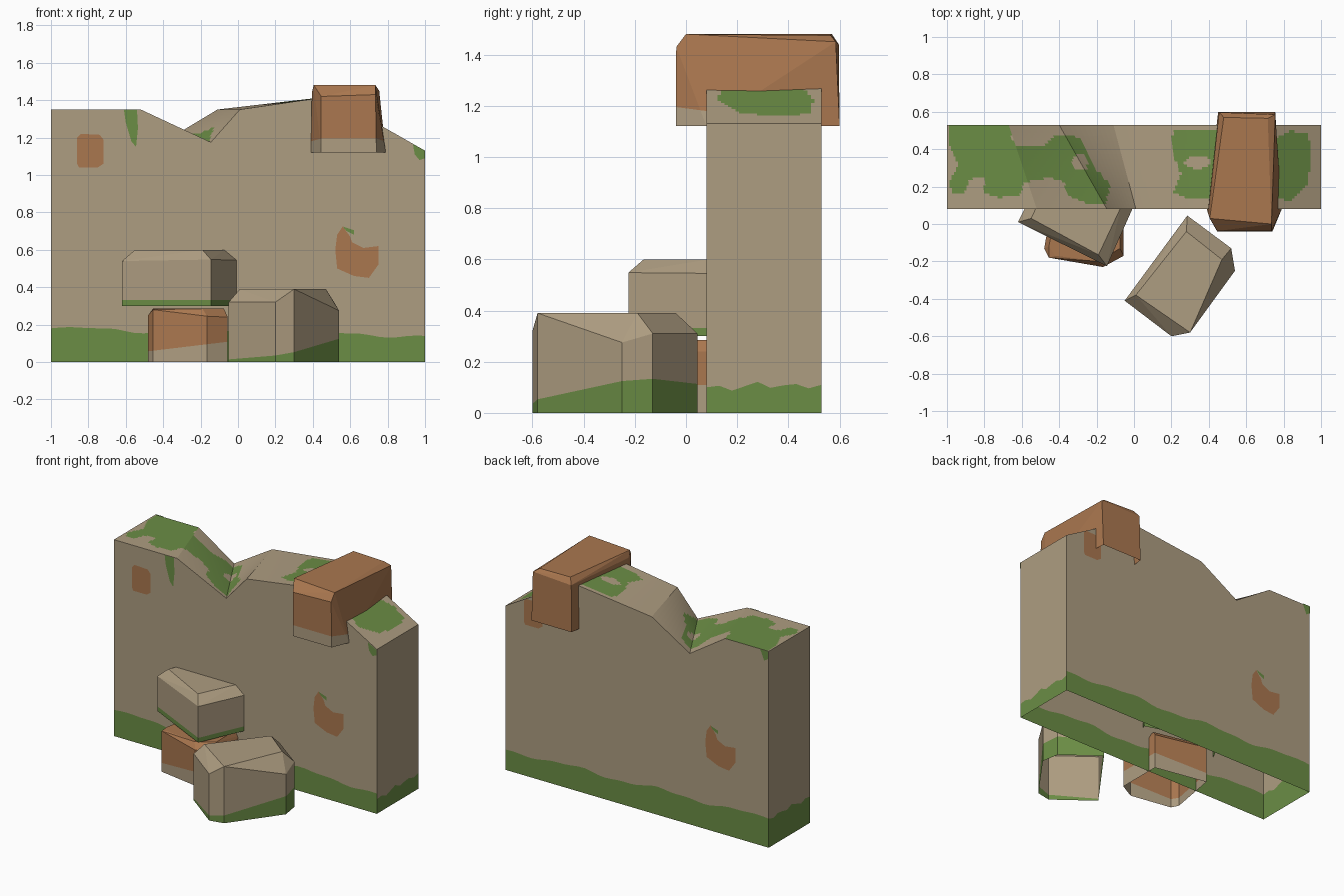
import bpy, bmesh, math
from mathutils import Vector

if "Cube" in bpy.data.objects:
    bpy.data.objects.remove(bpy.data.objects["Cube"])


def srgb(*c):
    return [((v / 255 + 0.055) / 1.055) ** 2.4 for v in c] + [1]


MATS = []
for name, col in (("sandstone", srgb(174, 157, 129)), ("moss_green", srgb(107, 141, 69)),
                  ("rust_orange", srgb(170, 119, 79))):
    m = bpy.data.materials.new(name)
    m.diffuse_color = col
    m.use_nodes = True
    m.node_tree.nodes["Principled BSDF"].inputs["Base Color"].default_value = m.diffuse_color
    MATS.append(m)
TAN, GREEN, ORANGE = range(3)


def finish(bm, name):
    mesh = bpy.data.meshes.new(name)
    bm.to_mesh(mesh)
    bm.free()
    for m in MATS:
        mesh.materials.append(m)
    bpy.context.collection.objects.link(bpy.data.objects.new(name, mesh))


def add_face(bm, pts, mat, out):
    """Add a polygon whose normal points along 'out'."""
    f = bm.faces.new([bm.verts.new(p) for p in pts])
    f.normal_update()
    if f.normal.dot(Vector(out)) < 0:
        f.normal_flip()
    f.material_index = mat


def inside(x, y, poly):
    hit = False
    for (x1, y1), (x2, y2) in zip(poly, poly[1:] + poly[:1]):
        if (y1 > y) != (y2 > y) and x < x1 + (y - y1) * (x2 - x1) / (y2 - y1):
            hit = not hit
    return hit


# Wall: broken top profile along the front and back edges
Y0, Y1 = 0.08, 0.53
TOP_Z = [1.35, 1.35, 1.175, 1.35, 1.42, 1.13]
FRONT_X = [-1, -0.52, -0.145, 0.01, 0.49, 1]
BACK_X = [-1, -0.67, -0.40, -0.11, 0.49, 1]


def wall_side(bm, place, u0, u1, top, h0, h1, out):
    """One wall side: a wavy moss band below, stone above."""
    n = max(8, int((u1 - u0) * 20))
    band = []
    for i in range(n + 1):
        t = i / n
        wave = 0.014 * math.sin(19 * t) + 0.006 * math.sin(47 * t)
        band.append((u0 + (u1 - u0) * t, h0 + (h1 - h0) * t + wave * math.sin(math.pi * t) ** 0.3
                     if 0 < i < n else (h0, h1)[i > 0]))
    add_face(bm, [place(*p) for p in [(u1, 0), (u0, 0)] + band], GREEN, out)
    add_face(bm, [place(*p) for p in band + top[::-1]], TAN, out)


bm = bmesh.new()
wall_side(bm, lambda u, z: (u, Y0, z), -1, 1, list(zip(FRONT_X, TOP_Z)), 0.18, 0.14, (0, -1, 0))
wall_side(bm, lambda u, z: (u, Y1, z), -1, 1, list(zip(BACK_X, TOP_Z)), 0.20, 0.14, (0, 1, 0))
wall_side(bm, lambda u, z: (-1, u, z), Y0, Y1, [(Y0, 1.35), (Y1, 1.35)], 0.18, 0.20, (-1, 0, 0))
wall_side(bm, lambda u, z: (1, u, z), Y0, Y1, [(Y0, 1.13), (Y1, 1.13)], 0.10, 0.11, (1, 0, 0))

# Wall top: fine strips, mossy where they fall inside the moss outlines
MOSS = [
    [(-.99, .53), (-.67, .53), (-.65, .45), (-.62, .41), (-.48, .42), (-.42, .48), (-.32, .48),
     (-.26, .43), (-.23, .32), (-.13, .21), (-.15, .11), (-.26, .11), (-.36, .16), (-.37, .22),
     (-.45, .25), (-.59, .22), (-.60, .16), (-.72, .14), (-.80, .17), (-.80, .25), (-.88, .24),
     (-.91, .16), (-.97, .16), (-.99, .21), (-.94, .32), (-.99, .43)],
    [(.21, .50), (.45, .50), (.45, .13), (.30, .13), (.21, .17), (.25, .27), (.20, .40)],
    [(.74, .45), (.84, .50), (.93, .48), (.95, .35), (.92, .20), (.83, .12), (.74, .15)],
]
HOLES = [(-.29, .33, .045, .045), (.34, .33, .07, .035)]


def is_moss(x, y):
    if any(((x - a) / r) ** 2 + ((y - b) / s) ** 2 < 1 for a, b, r, s in HOLES):
        return False
    return any(inside(x, y, p) for p in MOSS)


ROWS = 32
for k in range(5):
    cols = int((FRONT_X[k + 1] - FRONT_X[k]) / 0.014)

    def top_point(i, j):
        t, v = i / cols, j / ROWS
        f = FRONT_X[k] + (FRONT_X[k + 1] - FRONT_X[k]) * t
        b = BACK_X[k] + (BACK_X[k + 1] - BACK_X[k]) * t
        return Vector((f + (b - f) * v, Y0 + (Y1 - Y0) * v, TOP_Z[k] + (TOP_Z[k + 1] - TOP_Z[k]) * t))

    for i in range(cols):
        for j in range(ROWS):
            quad = [top_point(i, j), top_point(i + 1, j), top_point(i + 1, j + 1), top_point(i, j + 1)]
            c = sum(quad, Vector()) / 4
            add_face(bm, quad, GREEN if is_moss(c.x, c.y) else TAN, (0, 0, 1))
bmesh.ops.remove_doubles(bm, verts=bm.verts, dist=0.0001)
finish(bm, "wall")

# Wall patches: thin rust stains and moss drips on front and back
STAINS = [
    [(-.86, 1.20), (-.84, 1.22), (-.74, 1.215), (-.72, 1.19), (-.72, 1.06), (-.75, 1.04),
     (-.85, 1.04), (-.86, 1.06)],
    [(.53, .68), (.56, .725), (.60, .67), (.61, .64), (.67, .61), (.75, .62), (.75, .52),
     (.70, .45), (.62, .46), (.53, .50), (.52, .60)],
]
bm = bmesh.new()
E = 0.003
for s in STAINS:
    add_face(bm, [(x, Y0 - E, z) for x, z in s], ORANGE, (0, -1, 0))
    add_face(bm, [(-x, Y1 + E, z) for x, z in s], ORANGE, (0, 1, 0))
SPECK = [(.56, .725), (.62, .705), (.62, .68), (.58, .70)]
DRIP = [(-.61, 1.35), (-.54, 1.35), (-.535, 1.25), (-.545, 1.15), (-.57, 1.18), (-.60, 1.28)]
DRIP_END = [(.935, 1.165), (1, 1.13), (1, 1.09), (.97, 1.08), (.945, 1.11)]
for s in (SPECK, DRIP, DRIP_END):
    add_face(bm, [(x, Y0 - 2 * E, z) for x, z in s], GREEN, (0, -1, 0))
for s in (SPECK, [(.94, 1.35), (1, 1.35), (1, 1.30), (.97, 1.28)]):
    add_face(bm, [(-x, Y1 + 2 * E, z) for x, z in s], GREEN, (0, 1, 0))
finish(bm, "wall_patches")


def rock(name, z0, base, shoulder, top, cut_point, cut_slope, low, high):
    """Convex open-bottomed rock, split by a tilted plane into two colours."""
    bm = bmesh.new()
    for p in [(x, y, z0) for x, y in base] + shoulder + top:
        bm.verts.new(p)
    res = bmesh.ops.convex_hull(bm, input=bm.verts)
    junk = {v for v in res["geom_interior"] + res["geom_unused"] if isinstance(v, bmesh.types.BMVert)}
    bmesh.ops.delete(bm, geom=list(junk), context="VERTS")
    bmesh.ops.recalc_face_normals(bm, faces=bm.faces)
    floor = [f for f in bm.faces if all(abs(v.co.z - z0) < 1e-4 for v in f.verts)]
    bmesh.ops.delete(bm, geom=floor, context="FACES")
    bmesh.ops.dissolve_limit(bm, angle_limit=0.06, verts=bm.verts, edges=bm.edges)
    co, no = Vector(cut_point), Vector((-cut_slope[0], -cut_slope[1], 1)).normalized()
    bmesh.ops.bisect_plane(bm, geom=bm.verts[:] + bm.edges[:] + bm.faces[:], plane_co=co, plane_no=no)
    for f in bm.faces:
        f.material_index = low if (f.calc_center_median() - co).dot(no) < 0 else high
    finish(bm, name)


# Fallen stone at front right
side = [(-.05, -.41, .32), (.20, -.60, .32), (.30, -.58, .39), (.54, -.25, .275),
        (.52, -.13, .31), (.285, .045, .31)]
rock("front_stone", 0, [p[:2] for p in side], side,
     [(.01, -.38, .39), (.47, -.19, .39), (.28, -.04, .39)],
     (.2, -.6, .035), (.16, .1), GREEN, TAN)

# Stone resting against the wall
side = [(-.62, .01, .54), (-.145, -.225, .548), (0, .10, .545), (-.50, .25, .54)]
rock("stacked_stone", .30, [p[:2] for p in side], side,
     [(-.55, .03, .6), (-.19, -.165, .6), (-.07, .09, .6), (-.47, .2, .6)],
     (-.4, 0, .332), (0, 0), GREEN, TAN)

# Rust-coloured stone beneath it
side = [(-.48, -.13, .25), (-.455, -.18, .28), (-.165, -.23, .245), (-.055, -.17, .24),
        (-.055, .14, .24), (-.42, .21, .25)]
rock("lower_rust_stone", 0, [p[:2] for p in side], side,
     [(-.455, -.12, .285), (-.42, -.17, .285), (-.19, -.20, .285), (-.075, -.13, .285),
      (-.08, .1, .285), (-.4, .17, .285)],
     (-.25, -.2, .085), (.12, 0), TAN, ORANGE)

# Rust-coloured cap stone on the wall top
rock("cap_stone", 1.12,
     [(.39, .08), (.445, -.04), (.74, -.04), (.79, .08), (.76, .53), (.755, .60), (.45, .60)],
     [(.395, .06, 1.44), (.445, -.038, 1.42), (.735, -.038, 1.43), (.755, .585, 1.45),
      (.455, .597, 1.44)],
     [(.405, .03, 1.48), (.735, 0, 1.48), (.715, .565, 1.475), (.48, .57, 1.48)],
     (.6, -.04, 1.195), (0, -.13), TAN, ORANGE)
